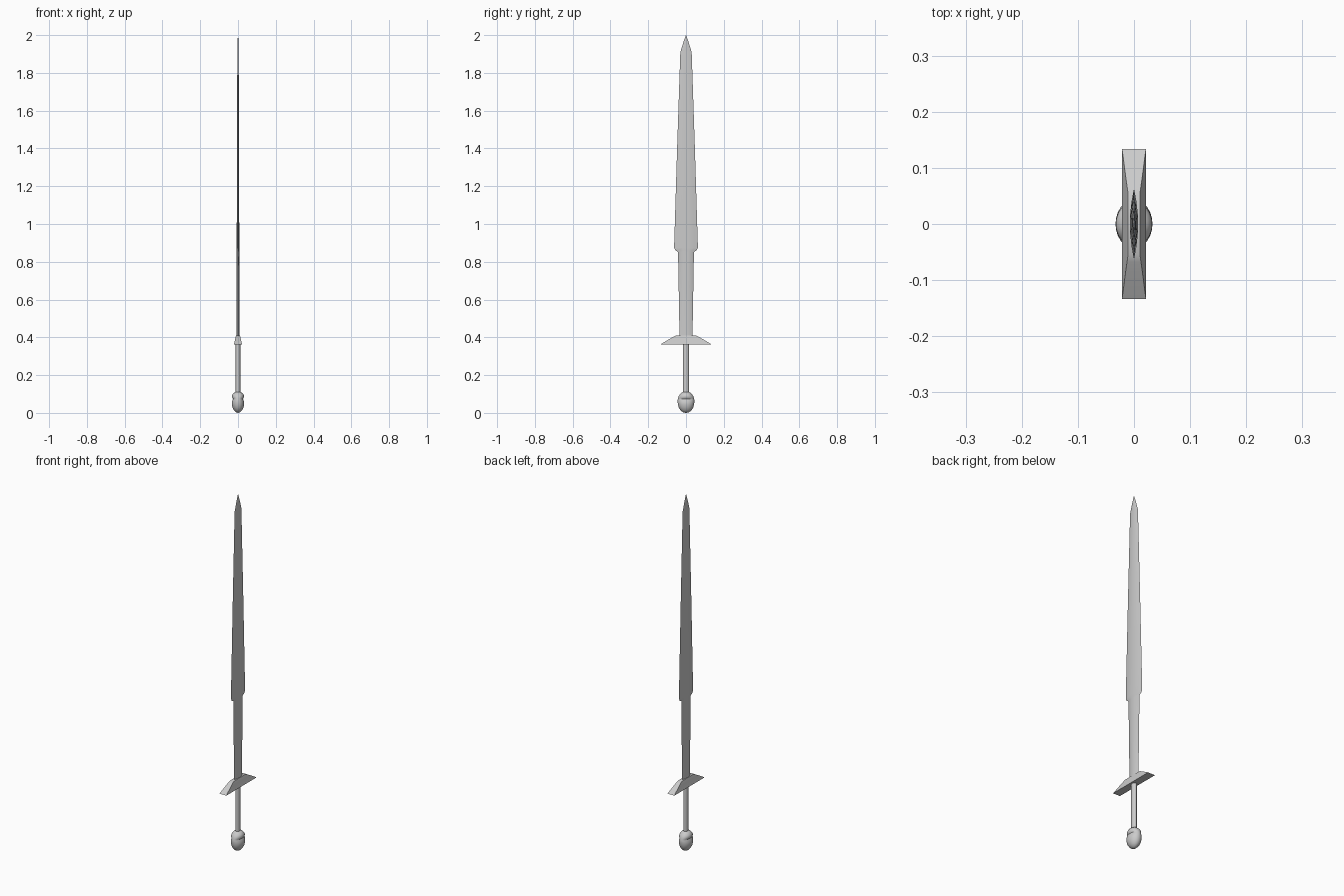
import bpy, bmesh
from math import cos, sin, pi

if "Cube" in bpy.data.objects:
    bpy.data.objects.remove(bpy.data.objects["Cube"])


def loft(name, section, rings, angle=40):
    """Skin a unit cross-section through rings of (z, half x, half y)."""
    bm = bmesh.new()
    loops = [[bm.verts.new((px * rx, py * ry, z)) for px, py in section]
             for z, rx, ry in rings]
    n = len(section)
    for a, b in zip(loops, loops[1:]):
        for i in range(n):
            j = (i + 1) % n
            bm.faces.new((a[i], a[j], b[j], b[i]))
    bm.faces.new(loops[0][::-1])
    bm.faces.new(loops[-1])
    bmesh.ops.recalc_face_normals(bm, faces=bm.faces)
    mesh = bpy.data.meshes.new(name)
    bm.to_mesh(mesh)
    bm.free()
    obj = bpy.data.objects.new(name, mesh)
    bpy.context.collection.objects.link(obj)
    bpy.ops.object.select_all(action='DESELECT')
    obj.select_set(True)
    bpy.context.view_layer.objects.active = obj
    bpy.ops.object.shade_smooth_by_angle(angle=angle * pi / 180)
    return obj


def circle(n):
    return [(cos(2 * pi * i / n), sin(2 * pi * i / n)) for i in range(n)]


box = [(1, -1), (1, 1), (-1, 1), (-1, -1)]
# Flattened blade section with a narrow central flat
blade_section = [(1, -.25), (1, .25), (.6, .65), (0, 1), (-.6, .65),
                 (-1, .25), (-1, -.25), (-.6, -.65), (0, -1), (.6, -.65)]

# Blade: narrow base, step out at the shoulders, taper to the point
loft("blade", blade_section, [
    (0.39, .0075, .034), (0.852, .007, .042), (0.860, .007, .056),
    (0.875, .007, .063), (1.40, .0055, .047), (1.91, .0035, .030),
    (1.965, .0025, .013), (2.0, .0004, .0006)], 25)

# Crossguard: rectangular base sloping up to a short top
loft("crossguard", box, [
    (0.363, .0215, .134), (0.371, .0195, .121),
    (0.392, .015, .086), (0.402, .0125, .068), (0.409, .0105, .055)], 35)

# Grip
loft("grip", circle(16), [(0.09, .012, .016), (0.37, .012, .016)])

# Pommel: egg with a waist on its two broad sides
loft("pommel", circle(24), [
    (0.000, .002, .003), (0.004, .012, .017), (0.014, .022, .029),
    (0.028, .029, .038), (0.045, .033, .043), (0.060, .032, .0445),
    (0.070, .028, .044), (0.074, .0265, .043), (0.079, .030, .042),
    (0.087, .0325, .039), (0.096, .030, .034), (0.104, .024, .026),
    (0.111, .013, .017)])
